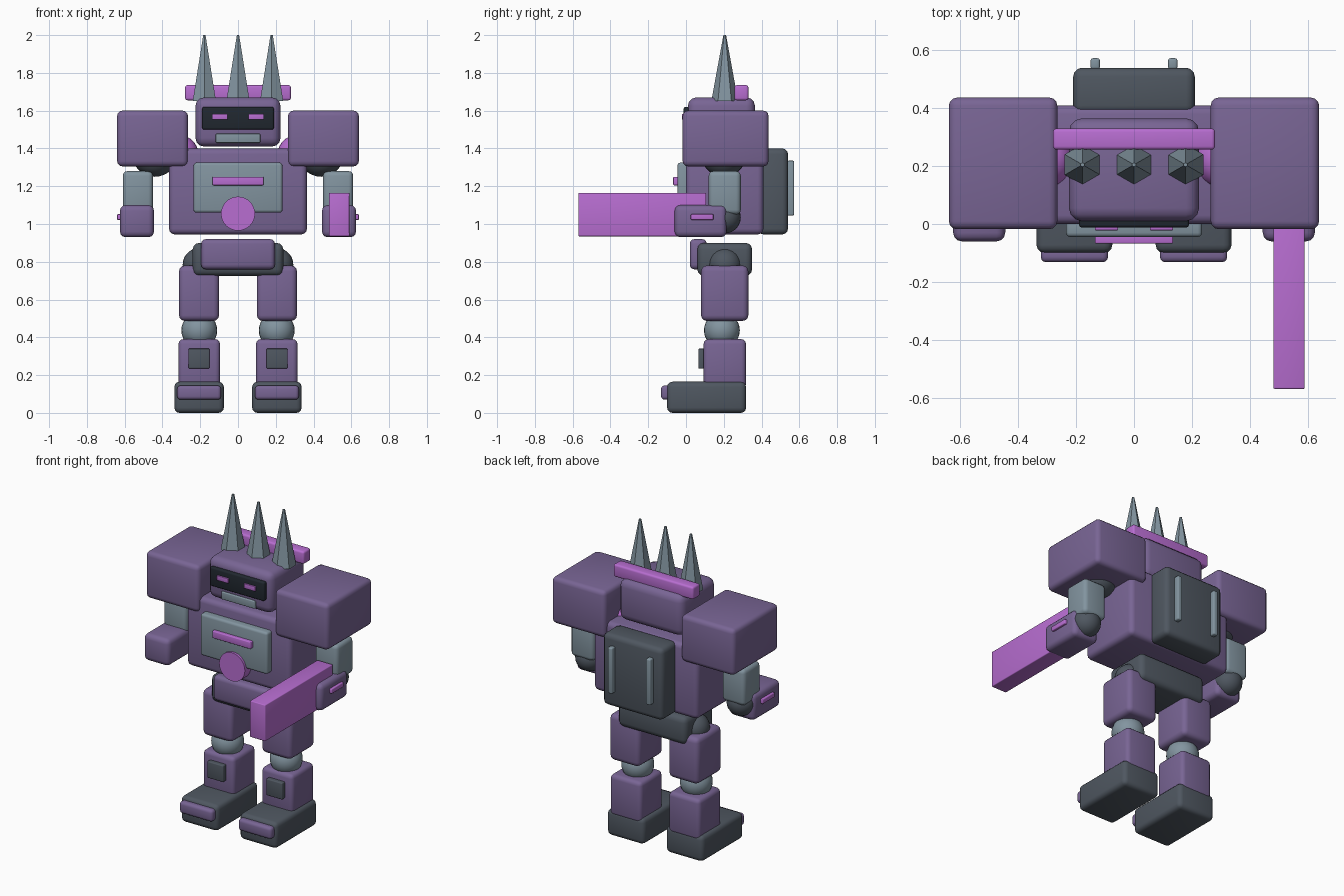
import bpy, math

if "Cube" in bpy.data.objects:
    bpy.data.objects.remove(bpy.data.objects["Cube"])


def mat(name, rgb):
    m = bpy.data.materials.new(name)
    m.diffuse_color = (*rgb, 1)
    m.use_nodes = True
    m.node_tree.nodes["Principled BSDF"].inputs["Base Color"].default_value = m.diffuse_color
    return m


PURPLE = mat("purple", (0.190, 0.130, 0.298))
MAGENTA = mat("magenta", (0.480, 0.155, 0.640))
STEEL = mat("steel", (0.225, 0.298, 0.350))
DARK = mat("dark_grey", (0.078, 0.095, 0.118))
BLACK = mat("visor_black", (0.015, 0.021, 0.029))


def finish(name, m):
    ob = bpy.context.object
    ob.name = name
    ob.data.materials.append(m)
    return ob


def box(name, m, x, y, z, bevel=0.025):
    """Rounded box from (min, max) ranges on each axis."""
    bpy.ops.mesh.primitive_cube_add(size=1, location=[sum(r) / 2 for r in (x, y, z)])
    ob = finish(name, m)
    ob.scale = [r[1] - r[0] for r in (x, y, z)]
    bpy.ops.object.transform_apply(location=False, rotation=False, scale=True)
    if bevel:
        mod = ob.modifiers.new("round", 'BEVEL')
        mod.width = bevel
        mod.segments = 3
        bpy.ops.object.modifier_apply(modifier="round")
        bpy.ops.object.shade_smooth_by_angle(angle=math.radians(35))
    return ob


def ball(name, m, loc, r):
    bpy.ops.mesh.primitive_uv_sphere_add(segments=24, ring_count=14, radius=r, location=loc)
    ob = finish(name, m)
    bpy.ops.object.shade_smooth()
    return ob


def side_box(name, m, s, x, y, z, bevel=0.025):
    """Box on the right (s=1) or mirrored to the left (s=-1)."""
    return box(name, m, sorted((s * x[0], s * x[1])), y, z, bevel)


# Torso and chest
box("torso", PURPLE, (-0.365, 0.365), (0.0, 0.41), (0.945, 1.40), 0.03)
box("chest_plate", STEEL, (-0.235, 0.235), (-0.045, 0.03), (1.06, 1.325), 0.015)
box("chest_bar", MAGENTA, (-0.135, 0.135), (-0.068, -0.03), (1.205, 1.25), 0.005)
bpy.ops.mesh.primitive_cylinder_add(vertices=32, radius=0.09, depth=0.08,
                                    location=(0, -0.02, 1.055), rotation=(math.pi / 2, 0, 0))
finish("chest_disc", MAGENTA)
bpy.ops.object.shade_smooth_by_angle(angle=math.radians(35))

# Backpack
box("backpack", DARK, (-0.21, 0.21), (0.38, 0.54), (0.945, 1.40), 0.03)

# Pelvis
box("pelvis", DARK, (-0.24, 0.24), (0.06, 0.35), (0.725, 0.90), 0.035)
box("pelvis_plate", PURPLE, (-0.195, 0.195), (0.02, 0.11), (0.76, 0.92), 0.025)

# Head
box("head", PURPLE, (-0.225, 0.225), (0.01, 0.365), (1.41, 1.67), 0.045)
box("visor", BLACK, (-0.19, 0.19), (-0.012, 0.05), (1.50, 1.62), 0.01)
box("mouth", STEEL, (-0.118, 0.118), (-0.002, 0.05), (1.43, 1.478), 0.005)
box("crest_bar", MAGENTA, (-0.28, 0.28), (0.257, 0.33), (1.655, 1.735), 0.012)
for i in (-1, 0, 1):
    bpy.ops.mesh.primitive_cone_add(vertices=6, radius1=0.071, radius2=0.007, depth=0.35,
                                    location=(i * 0.178, 0.205, 1.825))
    finish("crest_spike", STEEL)

for s in (-1, 1):
    side_box("eye", MAGENTA, s, (0.055, 0.135), (-0.022, 0.0), (1.553, 1.583), 0.003)
    side_box("backpack_rail", STEEL, s, (0.118, 0.15), (0.535, 0.573), (1.045, 1.335), 0.008)

    # Arms
    ball("collar_joint", MAGENTA, (s * 0.31, 0.22, 1.37), 0.10)
    ball("shoulder_joint", DARK, (s * 0.44, 0.20, 1.37), 0.12)
    side_box("shoulder_pad", PURPLE, s, (0.265, 0.64), (-0.018, 0.437), (1.305, 1.60), 0.028)
    side_box("upper_arm", STEEL, s, (0.45, 0.61), (0.12, 0.29), (1.05, 1.28), 0.025)
    ball("elbow", DARK, (s * 0.53, 0.205, 1.035), 0.085)
    side_box("forearm", PURPLE, s, (0.445, 0.625), (-0.06, 0.215), (0.93, 1.10), 0.03)
    side_box("forearm_stripe", MAGENTA, s, (0.61, 0.64), (0.025, 0.145), (1.022, 1.052), 0.005)

    # Legs
    ball("hip", DARK, (s * 0.205, 0.205, 0.785), 0.088)
    side_box("thigh", PURPLE, s, (0.10, 0.312), (0.08, 0.33), (0.487, 0.78), 0.03)
    ball("knee", STEEL, (s * 0.205, 0.19, 0.437), 0.095)
    side_box("shin", PURPLE, s, (0.095, 0.315), (0.093, 0.318), (0.13, 0.39), 0.025)
    side_box("shin_plate", DARK, s, (0.15, 0.263), (0.065, 0.11), (0.235, 0.34), 0.006)
    side_box("foot", DARK, s, (0.075, 0.337), (-0.10, 0.318), (0.0, 0.165), 0.028)
    side_box("toe_plate", PURPLE, s, (0.09, 0.322), (-0.132, -0.08), (0.07, 0.145), 0.018)

# Arm-mounted blade on the right side
box("blade", MAGENTA, (0.482, 0.59), (-0.57, 0.107), (0.935, 1.165), 0.005)
